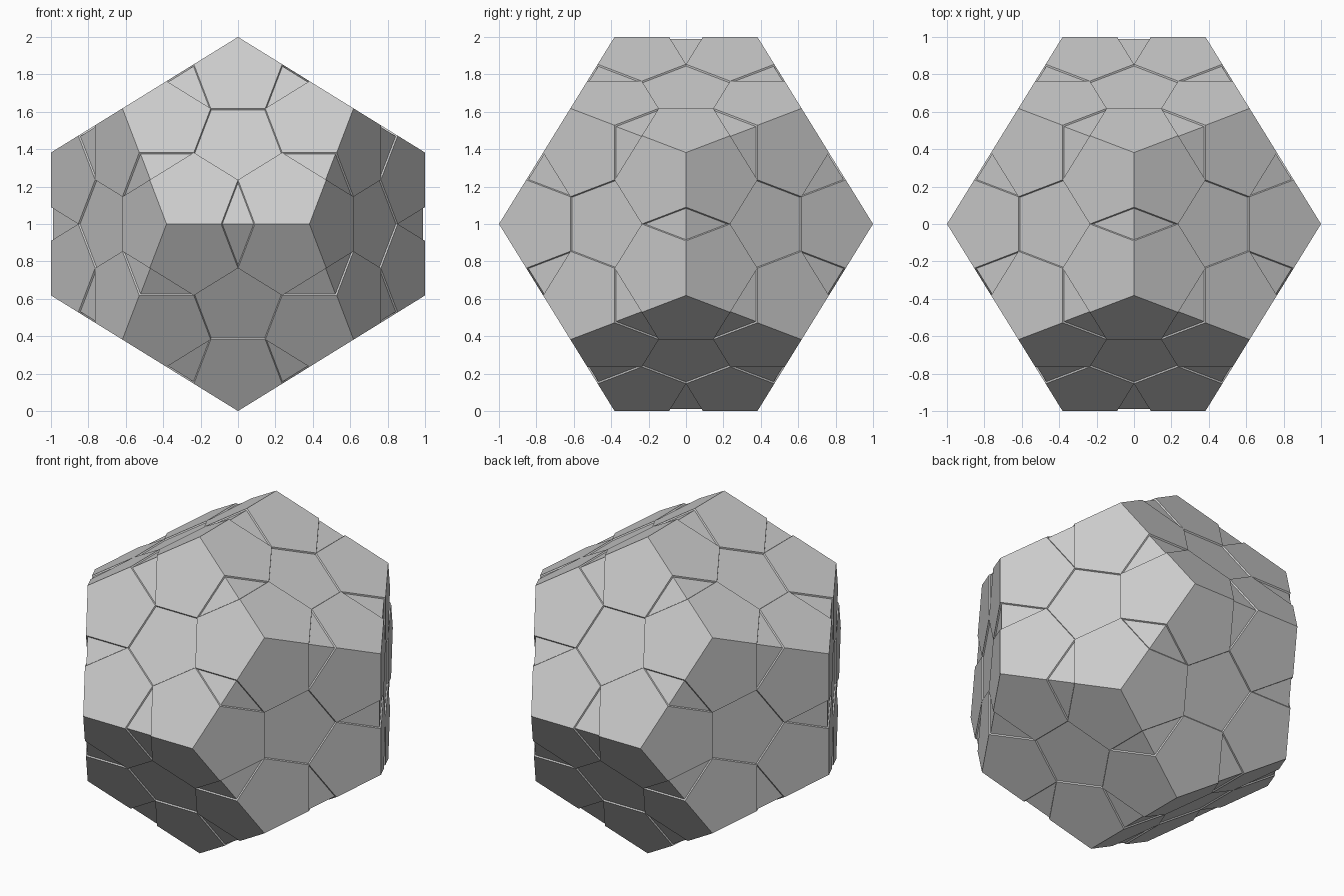
import bpy, bmesh, math
from mathutils import Vector

if "Cube" in bpy.data.objects:
    bpy.data.objects.remove(bpy.data.objects["Cube"])

PHI = (1 + math.sqrt(5)) / 2
A, B = 1 / PHI, 1 / PHI ** 2     # 0.618, 0.382
CENTRE = Vector((0, 0, 1))

# 20 corners of a dodecahedron reaching +-1 on each axis
corners = [Vector((x, y, z)) for x in (-A, A) for y in (-A, A) for z in (-A, A)]
for s in (-1, 1):
    for t in (-B, B):
        corners += [Vector((0, t, s)), Vector((t, s, 0)), Vector((s, 0, t))]


def dodecahedron(name, centre, scale):
    bm = bmesh.new()
    for c in corners:
        bm.verts.new(c * scale)
    bmesh.ops.convex_hull(bm, input=bm.verts)
    # merge hull triangles into flat pentagons
    bmesh.ops.dissolve_limit(bm, angle_limit=0.05, verts=bm.verts, edges=bm.edges)
    bmesh.ops.recalc_face_normals(bm, faces=bm.faces)
    mesh = bpy.data.meshes.new(name)
    bm.to_mesh(mesh)
    bm.free()
    obj = bpy.data.objects.new(name, mesh)
    obj.location = centre
    bpy.context.collection.objects.link(obj)
    return obj


# slightly recessed core
dodecahedron("core", CENTRE, 0.99)

# small dodecahedron nested in every corner
for i, c in enumerate(corners):
    dodecahedron(f"corner_{i + 1:02d}", CENTRE + c * (1 - B), B)
